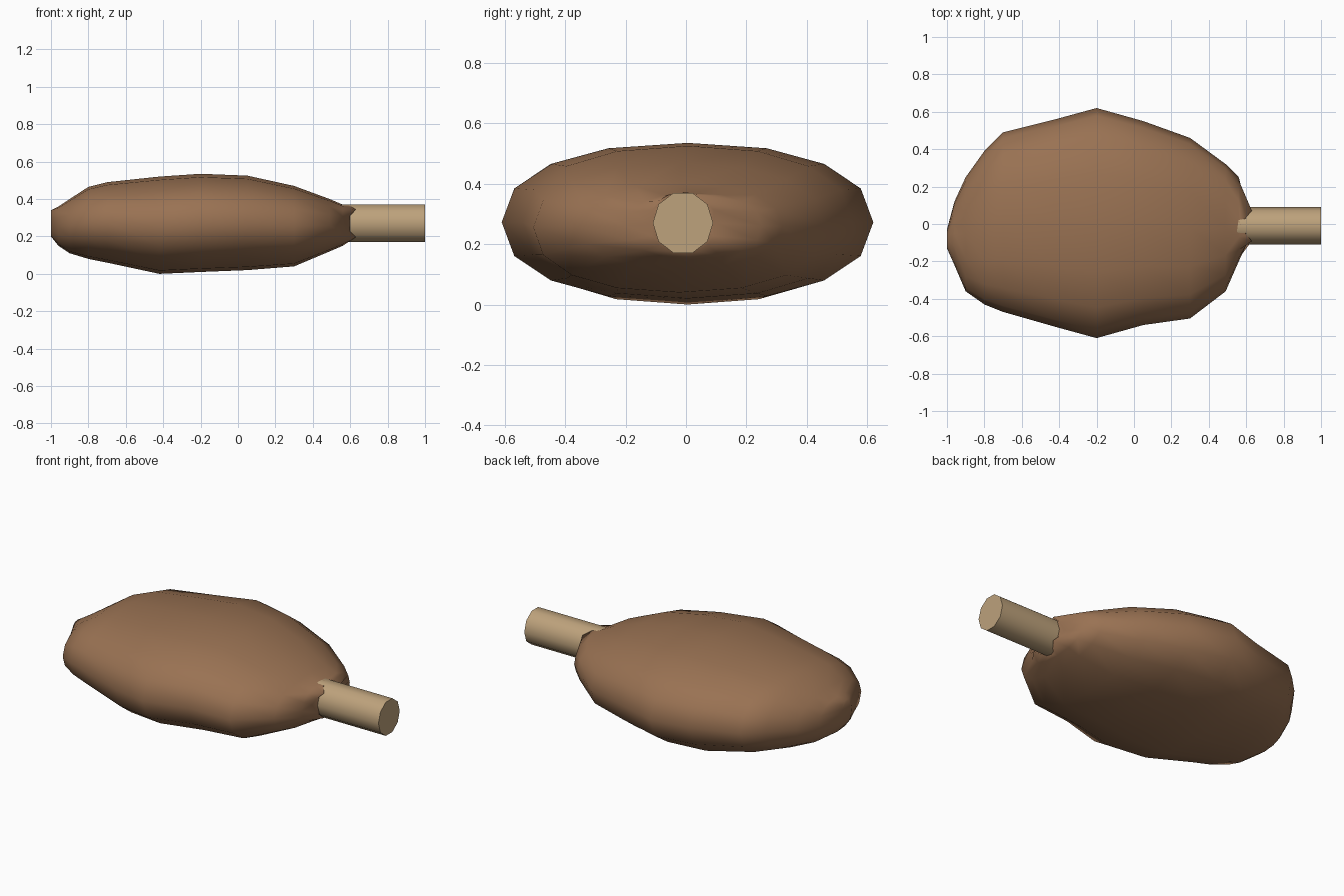
import bpy
import bmesh
from math import cos, sin, pi, radians

default = bpy.data.objects.get("Cube")
if default:
    bpy.data.objects.remove(default, do_unlink=True)


def material(name, colour):
    mat = bpy.data.materials.new(name)
    mat.use_nodes = True
    mat.diffuse_color = colour
    mat.node_tree.nodes["Principled BSDF"].inputs["Base Color"].default_value = colour
    return mat


def power(value, exponent):
    return abs(value) ** exponent * (1 if value >= 0 else -1)


def loft(name, stations, sides, roundness, mat, angle, notch=0.0):
    """Skin rounded rings given as (x, front, back, bottom, top) along x."""
    bm = bmesh.new()
    rings = []
    for x, front, back, bottom, top in stations:
        last = x == stations[-1][0]
        ring = []
        for i in range(sides):
            a = 2 * pi * i / sides
            y = (front + back) / 2 + (back - front) / 2 * power(cos(a), 2 / roundness)
            z = (bottom + top) / 2 + (top - bottom) / 2 * power(sin(a), 2 / roundness)
            wave = notch * cos(4 * a) if last else 0
            ring.append(bm.verts.new((x - wave, y, z)))
        rings.append(ring)
    for r, s in zip(rings, rings[1:]):
        for i in range(sides):
            j = (i + 1) % sides
            bm.faces.new((r[i], r[j], s[j], s[i]))
    bm.faces.new(rings[0])
    bm.faces.new(rings[-1])
    bmesh.ops.recalc_face_normals(bm, faces=bm.faces)
    mesh = bpy.data.meshes.new(name)
    bm.to_mesh(mesh)
    bm.free()
    mesh.materials.append(mat)
    obj = bpy.data.objects.new(name, mesh)
    bpy.context.collection.objects.link(obj)
    bpy.ops.object.select_all(action="DESELECT")
    obj.select_set(True)
    bpy.context.view_layer.objects.active = obj
    bpy.ops.object.shade_smooth_by_angle(angle=radians(angle))
    return obj


brown = material("roasted brown", (0.32, 0.168, 0.086, 1))
tan = material("pale tan", (0.51, 0.36, 0.2, 1))

# Lumpy flattened body, notched where the stick enters
body_rings = [
    (-1.0, -0.13, -0.03, 0.2, 0.34),
    (-0.96, -0.22, 0.12, 0.15, 0.36),
    (-0.9, -0.36, 0.25, 0.11, 0.4),
    (-0.8, -0.43, 0.39, 0.08, 0.465),
    (-0.7, -0.47, 0.49, 0.06, 0.49),
    (-0.42, -0.55, 0.56, 0, 0.52),
    (-0.2, -0.61, 0.62, 0.01, 0.535),
    (0.05, -0.54, 0.55, 0.02, 0.525),
    (0.3, -0.505, 0.46, 0.04, 0.47),
    (0.49, -0.36, 0.32, 0.12, 0.4),
    (0.56, -0.2, 0.25, 0.15, 0.37),
    (0.6, -0.12, 0.1, 0.17, 0.37),
]
loft("body", body_rings, 16, 2.25, brown, 70, notch=0.03)

# Ten-sided stick
stick_rings = [(x, -0.11, 0.09, 0.165, 0.375) for x in (0.3, 1.0)]
loft("stick", stick_rings, 10, 2, tan, 45)
